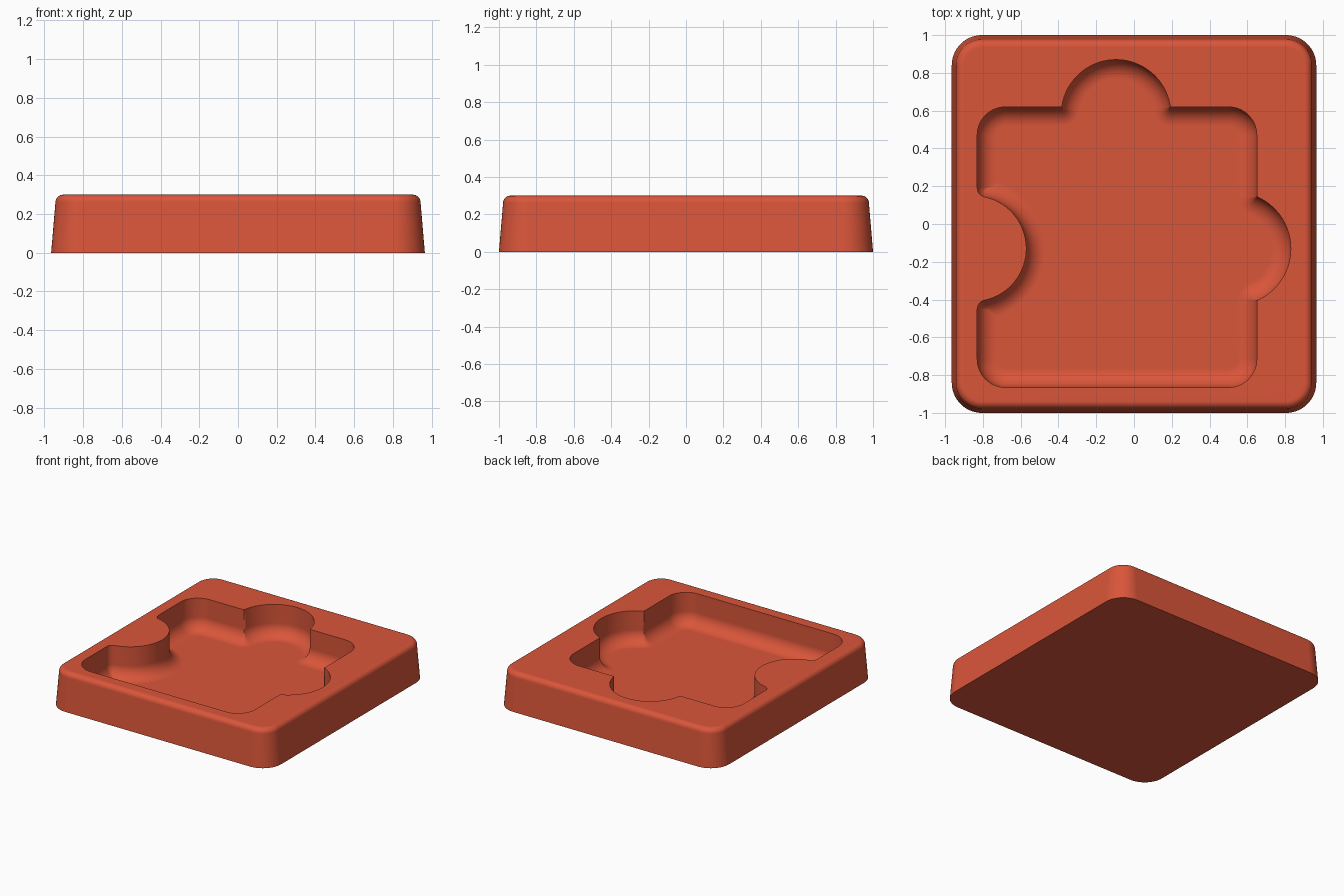
import bpy, bmesh
from math import pi, sin, cos, acos, atan2, sqrt, radians

cube = bpy.data.objects.get("Cube")
if cube:
    bpy.data.objects.remove(cube, do_unlink=True)

HEIGHT, FLOOR = 0.3, 0.05
HALF_X, HALF_Y, CORNER = 0.965, 1.0, 0.16
DRAFT, EDGE = 0.022, 0.04           # side slope and top edge rounding
X0, X1, Y0, Y1, INNER = -0.83, 0.65, -0.865, 0.62, 0.15
FILLET = 0.1                        # rounding where the walls meet the floor
MID_Y = -0.13                       # height of the side knob and notch


def arc(cx, cy, r, a0, a1, n):
    steps = [a0 + (a1 - a0) * i / n for i in range(n + 1)]
    return [(cx + r * cos(a), cy + r * sin(a)) for a in steps]


def outer_outline(inset):
    """Rounded rectangle of the block, moved in by inset."""
    r = CORNER - inset
    x, y = HALF_X - CORNER, HALF_Y - CORNER
    pts = []
    for k, (sx, sy) in enumerate([(1, 1), (-1, 1), (-1, -1), (1, -1)]):
        pts += arc(sx * x, sy * y, r, k * pi / 2, (k + 1) * pi / 2, 16)
    return pts


def knob(cx, cy, r, depth, turn, d):
    """Outward round knob, its two inner corners rounded by the inset."""
    t = acos(depth / r)
    pts = []
    for side in (-1, 1):
        px, py = cx + r * cos(turn + side * t), cy + r * sin(turn + side * t)
        ends = (turn + pi, turn + pi + side * t)
        if side > 0:
            pts += arc(cx, cy, r - d, turn - t, turn + t, 40)
            ends = ends[::-1]
        pts += arc(px, py, d, ends[0], ends[1], 10)
    return pts


def notch(r, cx, lip, d):
    """Inward round notch on the left-hand wall with small rounded lips."""
    e = max(lip, d)
    dx = X0 + e - cx
    dy = sqrt((r + e) ** 2 - dx ** 2)
    a = atan2(dy, dx)
    small = max(lip - d, 0)
    return (arc(X0 + e, MID_Y + dy, small, pi, pi + a, 10)
            + arc(cx, MID_Y, r + d, a, -a, 40)
            + arc(X0 + e, MID_Y - dy, small, pi - a, pi, 10))


def cavity_outline(d):
    r, i = INNER - d, INNER
    q = pi / 2
    return (arc(X0 + i, Y0 + i, r, 2 * q, 3 * q, 16)
            + arc(X1 - i, Y0 + i, r, 3 * q, 4 * q, 16)
            + knob(X1 - 0.12, MID_Y, 0.30, 0.12, 0, d)
            + arc(X1 - i, Y1 - i, r, 0, q, 16)
            + knob(-0.095, Y1 - 0.04, 0.29, 0.04, q, d)
            + arc(X0 + i, Y1 - i, r, q, 2 * q, 16)
            + notch(0.28, -0.85, 0.05, d))


bm = bmesh.new()


def loft(levels, outline):
    """Stack inset outlines at heights and skin them; returns the rings."""
    rings = [[bm.verts.new((x, y, z)) for x, y in outline(d)] for d, z in levels]
    for low, high in zip(rings, rings[1:]):
        for j in range(len(low)):
            k = (j + 1) % len(low)
            bm.faces.new((low[j], low[k], high[k], high[j]))
    return rings


# Outer sides: sloped wall and rounded top edge
outer = [(0, 0)]
outer += [(DRAFT + EDGE * (1 - cos(a)), HEIGHT - EDGE + EDGE * sin(a))
          for a in (pi / 2 * k / 8 for k in range(9))]
outer_rings = loft(outer, outer_outline)
bm.faces.new(outer_rings[0][::-1])

# Cavity: upright wall curving into the flat floor
inner = [(0, HEIGHT)]
inner += [(FILLET * (1 - cos(a)), FLOOR + FILLET * (1 - sin(a)))
          for a in (pi / 2 * k / 10 for k in range(11))]
inner_rings = loft(inner, cavity_outline)
bm.faces.new(inner_rings[-1])

# Flat top between the two outlines
bmesh.ops.remove_doubles(bm, verts=bm.verts[:], dist=0.00005)
bmesh.ops.dissolve_degenerate(bm, dist=0.00005, edges=bm.edges[:])
rim = [e for e in bm.edges
       if len(e.link_faces) == 1 and all(v.co.z > HEIGHT - 0.001 for v in e.verts)]
bmesh.ops.triangle_fill(bm, edges=rim, use_beauty=True, normal=(0, 0, 1))
bmesh.ops.recalc_face_normals(bm, faces=bm.faces[:])

mesh = bpy.data.meshes.new("puzzle_mould")
bm.to_mesh(mesh)
bm.free()
mould = bpy.data.objects.new("puzzle_mould", mesh)
bpy.context.collection.objects.link(mould)

# Single colour
color = (0.70, 0.092, 0.042, 1)
mat = bpy.data.materials.new("brick_red")
mat.use_nodes = True
mat.diffuse_color = color
mat.node_tree.nodes["Principled BSDF"].inputs["Base Color"].default_value = color
mesh.materials.append(mat)

# Smooth curves with crisp rims
bpy.ops.object.select_all(action='DESELECT')
mould.select_set(True)
bpy.context.view_layer.objects.active = mould
bpy.ops.object.shade_smooth_by_angle(angle=radians(35))
weighted = mould.modifiers.new("even_shading", 'WEIGHTED_NORMAL')
weighted.keep_sharp = True
